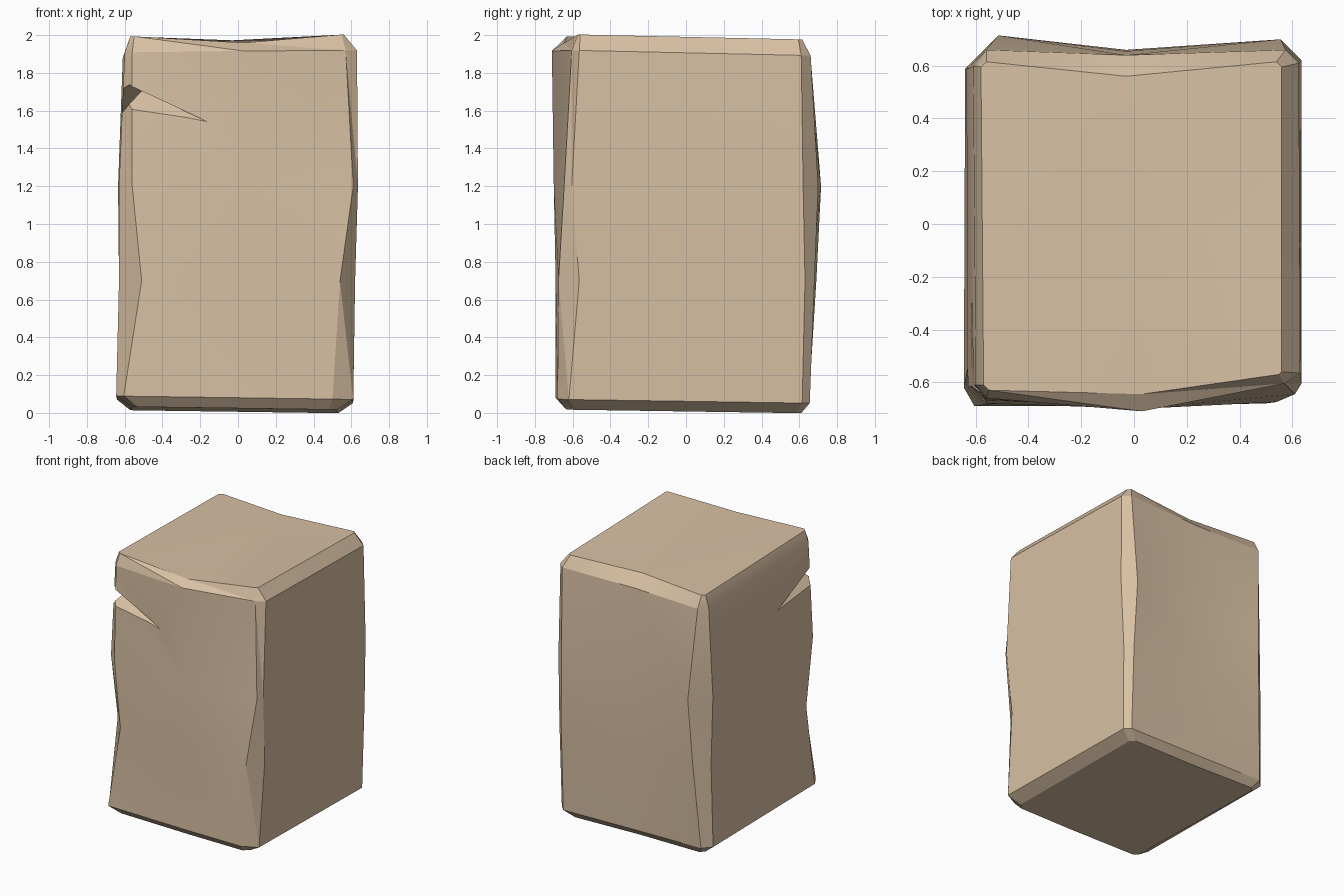
import bpy
import bmesh

if "Cube" in bpy.data.objects:
    bpy.data.objects.remove(bpy.data.objects["Cube"])

stone = bpy.data.materials.new("sandstone_tan")
stone.diffuse_color = (0.69, 0.53, 0.37, 1)
stone.use_nodes = True
stone.node_tree.nodes["Principled BSDF"].inputs["Base Color"].default_value = stone.diffuse_color

# Each level: height, four corners (x, y, chamfer along x, chamfer along y)
# anticlockwise from front left, then the y of the front and back midpoints
LEVELS = [
    (0.015, (-.56, -.64, .03, .03), (.52, -.63, .04, .04), (.53, .61, .03, .03), (-.57, .61, .03, .03), -.64, .60),
    (0.07, (-.645, -.69, .04, .07), (.61, -.68, .11, .06), (.61, .655, .04, .04), (-.64, .65, .06, .06), -.69, .65),
    (0.70, (-.63, -.68, .12, .14), (.62, -.675, .08, .11), (.62, .68, .05, .05), (-.63, .69, .09, .09), -.69, .66),
    (1.20, (-.63, -.68, .07, .06), (.635, -.645, .025, .04), (.635, .70, .08, .08), (-.635, .715, .12, .13), -.70, .655),
    (1.90, (-.60, -.66, .04, .05), (.63, -.605, .06, .04), (.625, .66, .05, .05), (-.61, .66, .05, .06), -.71, .64),
    (1.985, (-.57, -.63, .02, .02), (.56, -.57, .01, .01), (.56, .615, .02, .02), (-.58, .615, .02, .02), -.645, .56),
]


def ring(level):
    """Chamfered outline with a bend in the front and back edges."""
    z, fl, fr, br, bl, front_mid, back_mid = level
    pts = [(fl[0], fl[1] + fl[3]), (fl[0] + fl[2], fl[1]), (0.03, front_mid),
           (fr[0] - fr[2], fr[1]), (fr[0], fr[1] + fr[3]),
           (br[0], br[1] - br[3]), (br[0] - br[2], br[1]), (-0.03, back_mid),
           (bl[0] + bl[2], bl[1]), (bl[0], bl[1] - bl[3])]
    out = []
    for i, (x, y) in enumerate(pts):
        # top and bottom slope gently; the top front edge sags in the middle
        h = z
        if z < 0.1:
            h += -0.015 * y - 0.014 * x
        elif z > 1.5:
            h += -0.022 * y + 0.01 * x
        if z > 1.95 and i == 2:
            h -= 0.04
        out.append((x, y, h))
    return out


def make_object(name, bm):
    bmesh.ops.recalc_face_normals(bm, faces=bm.faces)
    mesh = bpy.data.meshes.new(name)
    bm.to_mesh(mesh)
    bm.free()
    obj = bpy.data.objects.new(name, mesh)
    obj.data.materials.append(stone)
    bpy.context.collection.objects.link(obj)
    return obj


# Block with worn edges
bm = bmesh.new()
rings = [[bm.verts.new(p) for p in ring(lv)] for lv in LEVELS]
for low, high in zip(rings, rings[1:]):
    n = len(low)
    for i in range(n):
        j = (i + 1) % n
        bm.faces.new((low[i], low[j], high[j], high[i]))
bm.faces.new(list(reversed(rings[0])))
bm.faces.new(rings[-1])
bmesh.ops.triangulate(bm, faces=bm.faces)
block = make_object("stone_block", bm)

# Wedge for the crack that wraps around the front left corner:
# front tip, side tip, deepest point, outer top, outer bottom
bm = bmesh.new()
tip_f, tip_s, deep, top, low = [bm.verts.new(p) for p in [
    (-.16, -.69, 1.54), (-.617, -.22, 1.55), (-.50, -.57, 1.715),
    (-.75, -.82, 1.79), (-.75, -.82, 1.45)]]
for tip in (tip_f, tip_s):
    for a, b in ((deep, top), (top, low), (low, deep)):
        bm.faces.new((tip, a, b))
cutter = make_object("crack_cutter", bm)
cutter.hide_render = True

cut = block.modifiers.new("crack", 'BOOLEAN')
cut.operation = 'DIFFERENCE'
cut.solver = 'EXACT'
cut.object = cutter
bpy.context.view_layer.objects.active = block
block.select_set(True)
bpy.ops.object.modifier_apply(modifier=cut.name)
bpy.data.objects.remove(cutter)

# Soft faces, crisp worn edges
bpy.ops.object.shade_smooth_by_angle(angle=0.35)
